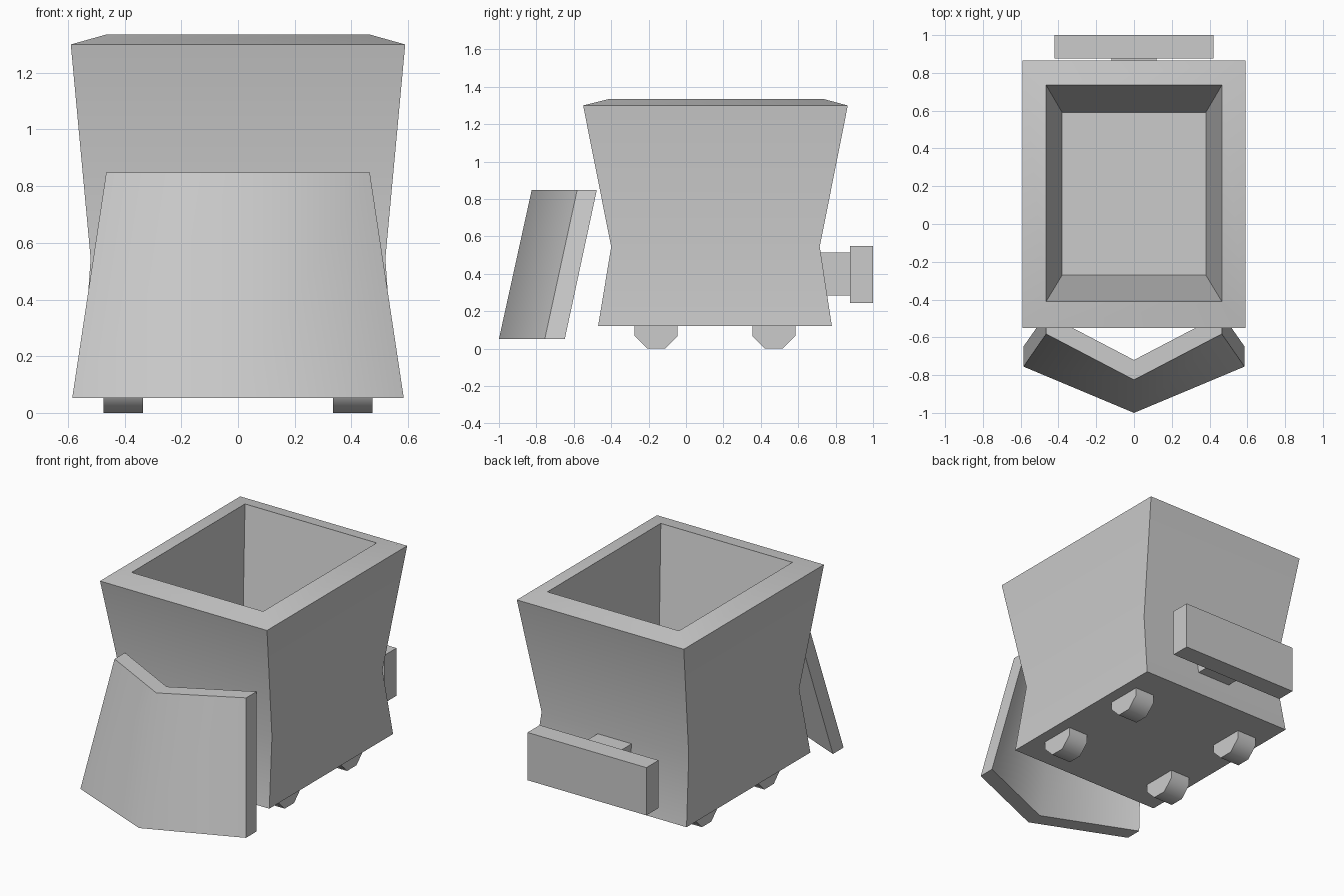
import bpy, bmesh, math

if "Cube" in bpy.data.objects:
    bpy.data.objects.remove(bpy.data.objects["Cube"])


def finish(name, bm, angle):
    bmesh.ops.recalc_face_normals(bm, faces=bm.faces[:])
    mesh = bpy.data.meshes.new(name)
    bm.to_mesh(mesh)
    bm.free()
    ob = bpy.data.objects.new(name, mesh)
    bpy.context.collection.objects.link(ob)
    bpy.ops.object.select_all(action='DESELECT')
    ob.select_set(True)
    bpy.context.view_layer.objects.active = ob
    bpy.ops.object.shade_smooth_by_angle(angle=math.radians(angle))
    return ob


def loft(name, rings, angle, caps=True):
    """Skin closed rings of points and cap both ends."""
    bm = bmesh.new()
    loops = [[bm.verts.new(p) for p in ring] for ring in rings]
    n = len(loops[0])
    for a, b in zip(loops, loops[1:]):
        for i in range(n):
            j = (i + 1) % n
            bm.faces.new((a[i], a[j], b[j], b[i]))
    bm.faces.new(loops[0])
    bm.faces.new(loops[-1])
    return finish(name, bm, angle)


def rect(hx, y0, y1, z):
    return [(-hx, y0, z), (hx, y0, z), (hx, y1, z), (-hx, y1, z)]


def box(name, hx, y0, y1, z0, z1):
    return loft(name, [rect(hx, y0, y1, z0), rect(hx, y0, y1, z1)], 30)


# Hopper body: outside up to the rim, then down the inside to the floor
loft("hopper_body", [
    rect(0.55, -0.47, 0.78, 0.12),
    rect(0.52, -0.40, 0.715, 0.545),
    rect(0.59, -0.55, 0.865, 1.30),
    rect(0.465, -0.41, 0.735, 1.335),
    rect(0.38, -0.27, 0.59, 0.55),
], 35)


# V-shaped plough blade, leaning back and narrowing towards the top
def vee(hx, tip, wing, thick, z):
    return [(-hx, wing, z), (0, tip, z), (hx, wing, z),
            (hx, wing + thick, z), (0, tip + thick, z), (-hx, wing + thick, z)]


loft("plough_blade", [
    vee(0.585, -1.0, -0.755, 0.107, 0.052),
    vee(0.465, -0.825, -0.582, 0.105, 0.848),
], 60)

# Rear coupling stem and buffer plate
box("coupling_stem", 0.12, 0.69, 0.88, 0.285, 0.515)
box("buffer_plate", 0.42, 0.877, 1.0, 0.245, 0.55)

# Four octagonal wheels
R = 0.115 / math.cos(math.pi / 8)
for side, sx in (("left", -1), ("right", 1)):
    for end, cy in (("front", -0.16), ("rear", 0.47)):
        rings = [[(sx * x,
                   cy + R * math.cos(math.pi / 8 + k * math.pi / 4),
                   0.115 + R * math.sin(math.pi / 8 + k * math.pi / 4))
                  for k in range(8)] for x in (0.335, 0.475)]
        loft(f"{end}_{side}_wheel", rings, 50)
